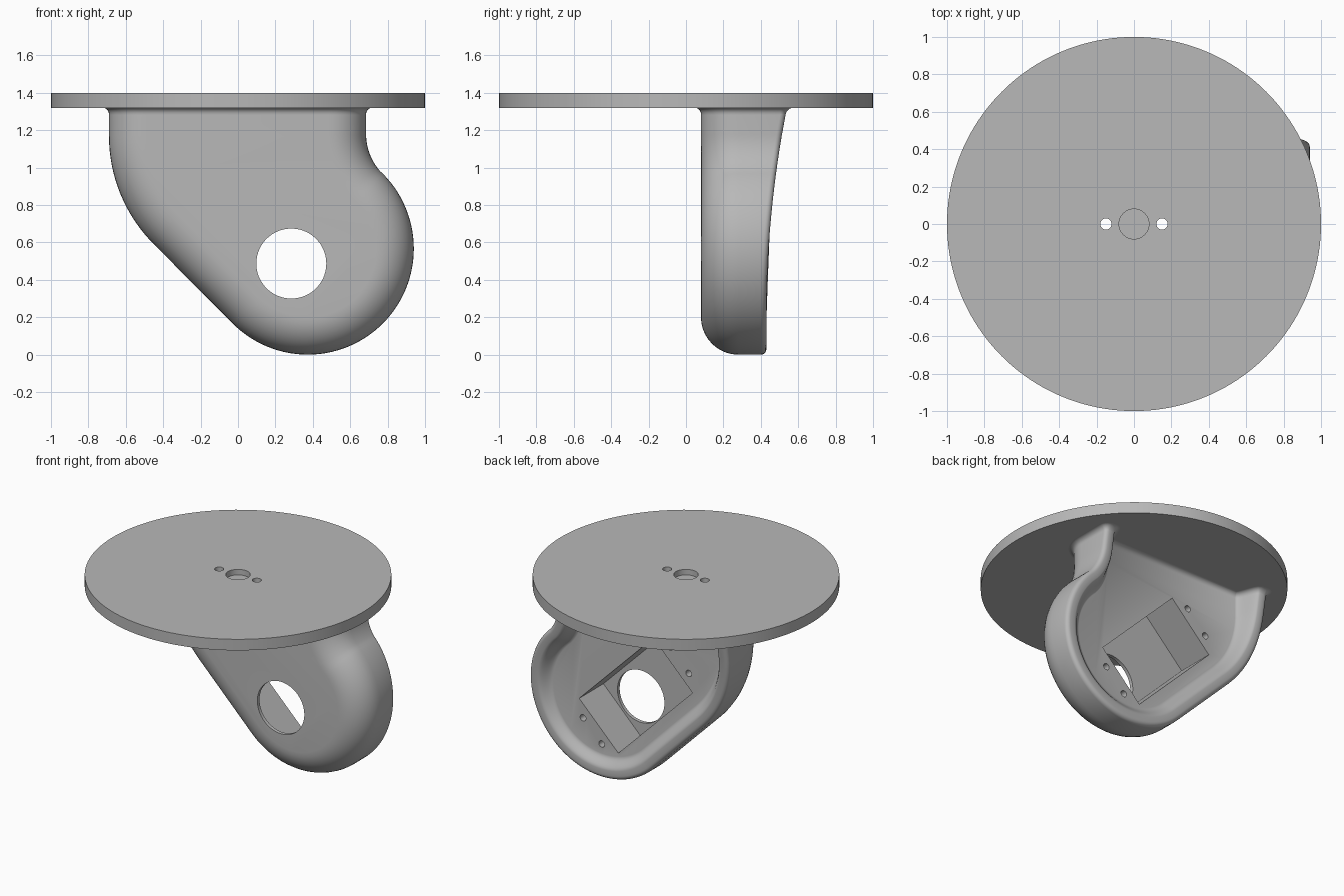
import bpy, bmesh, math
from mathutils import Matrix, Vector

cube = bpy.data.objects.get("Cube")
if cube:
    bpy.data.objects.remove(cube, do_unlink=True)

GREY = (0.48, 0.48, 0.48, 1)
grey = bpy.data.materials.new("plain grey")
grey.use_nodes = True
grey.diffuse_color = GREY
grey.node_tree.nodes["Principled BSDF"].inputs["Base Color"].default_value = GREY

FRONT, FLOOR, EDGE, LIP = 0.08, 0.38, 0.2, 0.03
UNDER, TOP = 1.32, 1.40


def finish(bm, name):
    bmesh.ops.recalc_face_normals(bm, faces=bm.faces[:])
    mesh = bpy.data.meshes.new(name)
    bm.to_mesh(mesh)
    bm.free()
    obj = bpy.data.objects.new(name, mesh)
    bpy.context.collection.objects.link(obj)
    mesh.materials.append(grey)
    return obj


def cylinder(name, centre, radius, depth, along_y=False, sides=64):
    bm = bmesh.new()
    turn = Matrix.Rotation(math.pi / 2, 4, 'X') if along_y else Matrix()
    bmesh.ops.create_cone(bm, cap_ends=True, segments=sides, radius1=radius, radius2=radius,
                          depth=depth, matrix=Matrix.Translation(centre) @ turn)
    return finish(bm, name)


def activate(obj):
    bpy.ops.object.select_all(action='DESELECT')
    obj.select_set(True)
    bpy.context.view_layer.objects.active = obj


def cut(obj, cutter):
    activate(obj)
    mod = obj.modifiers.new("cut", 'BOOLEAN')
    mod.operation = 'DIFFERENCE'
    mod.solver = 'EXACT'
    mod.object = cutter
    bpy.ops.object.modifier_apply(modifier=mod.name)
    bpy.data.objects.remove(cutter, do_unlink=True)


def smooth(obj):
    activate(obj)
    bpy.ops.object.shade_smooth_by_angle(angle=math.radians(32))


def arc(cx, cz, radius, start, end, steps):
    angles = [math.radians(start + (end - start) * i / steps) for i in range(steps + 1)]
    return [(cx + radius * math.cos(a), cz + radius * math.sin(a)) for a in angles]


def outline(d):
    """Side outline from top left to top right, moved inwards by d."""
    pts = [(-0.69 + d, UNDER + 0.01)]
    pts += arc(0.13, 1.17, 0.82 - d, 180, 225, 16)
    pts += arc(0.373, 0.567, 0.567 - d, 225, 405, 56)
    pts += arc(0.985, 1.179, 0.3 + d, 225, 180, 12)[1:]
    return pts + [(0.685 - d, UNDER + 0.01)]


def back(z):
    return 0.43 + 0.087 * max(0, z - 0.2) ** 2


def section():
    """Wall section as (inset, depth rule): front round, back lip, slope to the floor."""
    quarter = [i * math.pi / 20 for i in range(11)]
    out = [(EDGE * (1 - math.sin(a)), lambda z, a=a: FRONT + EDGE * (1 - math.cos(a)))
           for a in quarter]
    out += [(LIP * (1 - math.cos(a)), lambda z, a=a: back(z) - LIP * (1 - math.sin(a)))
            for a in quarter[::2]]
    for i in range(9):
        s = i / 8
        blend = s * s * (3 - 2 * s)
        out.append((0.065 + 0.085 * s, lambda z, b=blend: back(z) + (FLOOR - back(z)) * b))
    return out


# Hanging bracket body
bm = bmesh.new()
rings = [[bm.verts.new((x, depth(z), z)) for x, z in outline(d)] for d, depth in section()]
for r0, r1 in zip(rings, rings[1:]):
    for i in range(len(r0) - 1):
        bm.faces.new((r0[i], r0[i + 1], r1[i + 1], r1[i]))
bm.faces.new(rings[0])
bm.faces.new(rings[-1])
bm.faces.new([r[0] for r in rings] + [r[-1] for r in reversed(rings)])
bracket = finish(bm, "bracket")

# Slanted motor pocket, shaft hole and four screw holes
mid = Vector((0.133, 0, 0.638))
slant = Matrix.Rotation(math.radians(45), 4, 'Y')
bm = bmesh.new()
bmesh.ops.create_cube(bm, size=1, matrix=Matrix.Translation(mid + Vector((0, 0.355, 0))) @ slant
                      @ Matrix.Diagonal((0.836, 0.5, 0.44, 1)))
cut(bracket, finish(bm, "pocket_cutter"))
cut(bracket, cylinder("shaft_cutter", (0.285, 0.1, 0.487), 0.187, 0.3, True, 96))
for along in (-0.49, 0.49):
    for across in (-0.105, 0.105):
        spot = mid + slant @ Vector((along, 0, across))
        spot.y = FLOOR
        cut(bracket, cylinder("screw_cutter", spot, 0.023, 0.2, True, 24))
smooth(bracket)

# Flared joint between bracket and plate
bm = bmesh.new()
R = 0.035
levels = []
for i in range(9):
    a = i * math.pi / 16
    z, flare = UNDER - R + R * math.sin(a), R * (1 - math.cos(a))
    left = [Vector((-0.69 + d, depth(z))) for d, depth in section()]
    right = [Vector((0.685 - d, depth(z))) for d, depth in section()]
    loop = left + right[::-1]
    n = len(loop)
    ring = []
    for k, p in enumerate(loop):
        t = ((loop[(k + 1) % n] - p).normalized() + (p - loop[k - 1]).normalized()).normalized()
        # loop runs clockwise, so outwards is to the left of travel
        q = p + Vector((-t.y, t.x)) * flare
        ring.append(bm.verts.new((q.x, q.y, z)))
    levels.append(ring)
for r0, r1 in zip(levels, levels[1:]):
    for k in range(n):
        bm.faces.new((r0[k], r0[(k + 1) % n], r1[(k + 1) % n], r1[k]))
smooth(finish(bm, "joint_fillet"))

# Round top plate with a centre recess and two through holes
plate = cylinder("top_plate", (0, 0, (UNDER + TOP) / 2), 1, TOP - UNDER, sides=160)
cut(plate, cylinder("recess_cutter", (0, 0, TOP), 0.08, 0.08))
for x in (-0.15, 0.15):
    cut(plate, cylinder("hole_cutter", (x, 0, TOP), 0.03, 0.4, sides=32))
smooth(plate)
